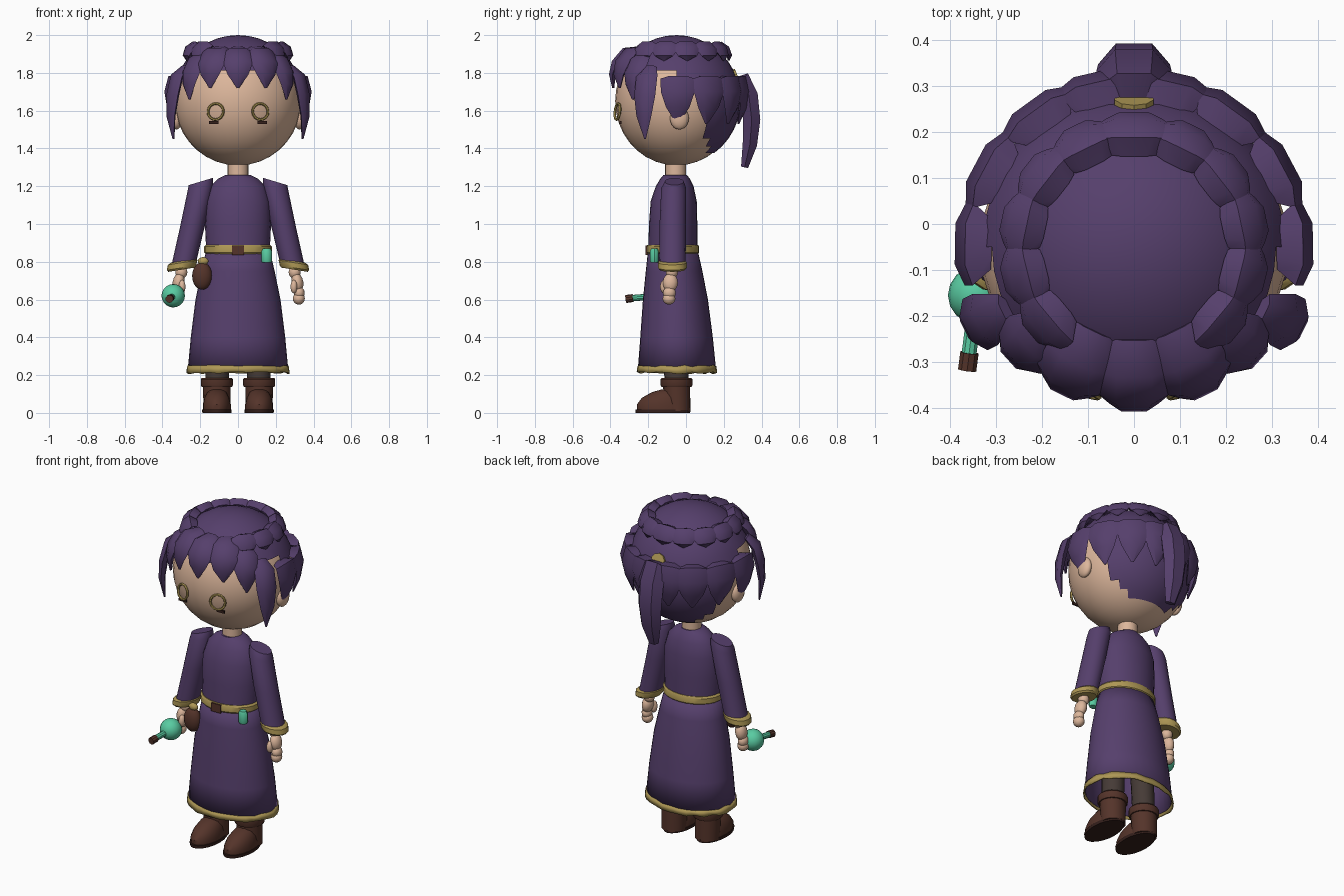
import bpy, bmesh, math, random
from mathutils import Vector

random.seed(4)
if "Cube" in bpy.data.objects:
    bpy.data.objects.remove(bpy.data.objects["Cube"], do_unlink=True)


def material(name, r, g, b):
    m = bpy.data.materials.new(name)
    m.use_nodes = True
    m.diffuse_color = (r, g, b, 1)
    m.node_tree.nodes["Principled BSDF"].inputs["Base Color"].default_value = (r, g, b, 1)
    return m


PURPLE = material("purple", .092, .05, .15)
SKIN = material("skin", .72, .47, .33)
GOLD = material("gold", .42, .31, .09)
BROWN = material("brown leather", .09, .034, .023)
DARK = material("dark sole", .035, .014, .011)
STOCKING = material("stocking", .06, .043, .037)
GREEN = material("green glass", .1, .6, .36)


def finish(ob, name, mat, angle=35):
    ob.name = name
    ob.data.materials.append(mat)
    bpy.ops.object.select_all(action='DESELECT')
    ob.select_set(True)
    bpy.context.view_layer.objects.active = ob
    bpy.ops.object.shade_smooth_by_angle(angle=math.radians(angle))
    return ob


def skin_rings(name, rings, mat, caps=True, angle=35):
    """Bridge a list of equal point rings into one surface."""
    bm = bmesh.new()
    loops = [[bm.verts.new(p) for p in ring] for ring in rings]
    n = len(loops[0])
    for a, b in zip(loops, loops[1:]):
        for i in range(n):
            j = (i + 1) % n
            bm.faces.new((a[i], a[j], b[j], b[i]))
    if caps:
        bm.faces.new(loops[0])
        bm.faces.new(loops[-1])
    bmesh.ops.recalc_face_normals(bm, faces=bm.faces)
    mesh = bpy.data.meshes.new(name)
    bm.to_mesh(mesh)
    bm.free()
    ob = bpy.data.objects.new(name, mesh)
    bpy.context.collection.objects.link(ob)
    return finish(ob, name, mat, angle)


def loft(name, rows, mat, n=20, caps=True, tilt=0, jitter=0):
    """Stack ellipses given as z, cx, cy, rx, ry."""
    rings = []
    for z, cx, cy, rx, ry in rows:
        ring = []
        for i in range(n):
            a = math.tau * i / n
            x = rx * math.cos(a)
            dz = random.uniform(-jitter, jitter)
            ring.append((cx + x, cy + ry * math.sin(a), z - tilt * x + dz))
        rings.append(ring)
    return skin_rings(name, rings, mat, caps)


def ball(name, loc, scale, mat, seg=16, rot=(0, 0, 0)):
    bpy.ops.mesh.primitive_uv_sphere_add(segments=seg, ring_count=seg // 2 + 2, location=loc, rotation=rot)
    ob = bpy.context.object
    ob.scale = scale
    return finish(ob, name, mat, 60)


def rod(name, start, end, r, mat, n=10):
    a, b = Vector(start), Vector(end)
    bpy.ops.mesh.primitive_cylinder_add(vertices=n, radius=r, depth=(b - a).length, location=(a + b) / 2)
    ob = bpy.context.object
    ob.rotation_euler = (b - a).to_track_quat('Z', 'Y').to_euler()
    return finish(ob, name, mat)


def box(name, loc, size, mat):
    bpy.ops.mesh.primitive_cube_add(size=1, location=loc)
    ob = bpy.context.object
    ob.scale = size
    return finish(ob, name, mat)


def lock(name, azimuth, path, w, t, widths=(.6, 1, 1, .7, .08), lean=0):
    """Leaf-shaped hair lock; path is (radius, z) from the head axis, 0 degrees is the front."""
    a = math.radians(azimuth)
    out = Vector((math.sin(a), -math.cos(a), 0))
    side = Vector((math.cos(a), math.sin(a), 0))
    pts = [out * r + Vector((0, -.05, z)) for r, z in path]
    rings = []
    for i, (p, f) in enumerate(zip(pts, widths)):
        along = (pts[min(i + 1, len(pts) - 1)] - pts[max(i - 1, 0)]).normalized()
        normal = side.cross(along)
        centre = p + side * lean * (i / len(pts)) ** 2
        rings.append([centre + side * w * f * math.cos(k * math.pi / 3)
                      + normal * t * max(f, .2) * math.sin(k * math.pi / 3) for k in range(6)])
    return skin_rings(name, rings, PURPLE, angle=45)


# Head, neck and ears
ball("head", (0, -.05, 1.65), (.335, .325, .34), SKIN, 32)
loft("neck", [(1.2, 0, -.055, .055, .055), (1.35, 0, -.055, .055, .055)], SKIN)
for s, label in ((1, "left"), (-1, "right")):
    ball(label + "_ear", (s * .325, -.035, 1.56), (.03, .05, .06), SKIN)

# Hair cap: crown and back of the head only
cap = ball("hair_cap", (0, -.05, 1.655), (.347, .34, .345), PURPLE, 36)
bm = bmesh.new()
bm.from_mesh(cap.data)
bare = []
for f in bm.faces:
    c = cap.matrix_basis @ f.calc_center_median()
    if not (c.z > 1.82 or (c.z > 1.78 and c.y > -.05) or (c.y > .11 and c.z > 1.38)):
        bare.append(f)
bmesh.ops.delete(bm, geom=bare, context='FACES')
bm.to_mesh(cap.data)
bm.free()

# Hair locks: crown wreath, fringe, side locks and lower ring
CROWN = [(.2, 1.935), (.235, 1.945), (.262, 1.925), (.28, 1.89), (.275, 1.865)]
FRINGE = [(.2, 1.925), (.27, 1.91), (.32, 1.85), (.34, 1.79), (.335, 1.72)]
TEMPLE = [(.25, 1.9), (.3, 1.86), (.335, 1.8), (.35, 1.74), (.345, 1.66)]
SIDE = [(.31, 1.83), (.36, 1.78), (.385, 1.68), (.395, 1.57), (.38, 1.45)]
LOWER = [(.31, 1.77), (.35, 1.77), (.367, 1.7), (.36, 1.62), (.335, 1.53)]
lock("fringe_centre", 0, FRINGE, .078, .03)
lock("crown_back", 180, CROWN, .085, .024)
for s, label in ((1, "left"), (-1, "right")):
    for i, az in enumerate((50, 76, 102, 128, 154)):
        lock(f"crown_{label}_{i}", s * az, CROWN, .073, .024)
    lock(f"fringe_{label}", s * 26, FRINGE, .078, .03)
    lock(f"temple_{label}", s * 48, TEMPLE, .07, .03)
    lock(f"side_lock_{label}", s * 64, SIDE, .062, .026)
    for i, az in enumerate((91, 118, 144, 167)):
        lock(f"lower_{label}_{i}", s * az, LOWER, .09, .026)

# Ponytail with tie
TAIL = [(.3, 1.75), (.35, 1.765), (.383, 1.68), (.398, 1.55), (.388, 1.42), (.36, 1.3)]
lock("ponytail", 180, TAIL, .082, .055, (.45, .9, 1, .95, .8, .4))
rod("hair_tie", (0, .25, 1.77), (0, .275, 1.78), .045, GOLD)

# Spectacle rings and eye marks
for s, label in ((1, "left"), (-1, "right")):
    bpy.ops.mesh.primitive_torus_add(major_radius=.043, minor_radius=.007, major_segments=16, minor_segments=6,
                                     location=(s * .118, -.363, 1.595),
                                     rotation=(math.radians(84), 0, s * math.radians(18)))
    finish(bpy.context.object, label + "_eye_ring", GOLD)
    box(label + "_eye_mark", (s * .128, -.347, 1.537), (.05, .009, .016), DARK)

# Robe
loft("robe_top", [(.85, 0, -.07, .168, .13), (1.0, 0, -.068, .175, .128), (1.12, 0, -.065, .17, .122),
                  (1.2, 0, -.06, .145, .1), (1.24, 0, -.058, .105, .078), (1.26, 0, -.057, .065, .062)], PURPLE, 24)
skirt = loft("skirt", [(.87, 0, -.07, .166, .13), (.75, 0, -.063, .194, .15), (.6, 0, -.056, .225, .172),
                       (.4, 0, -.05, .25, .192), (.23, 0, -.048, .266, .207)], PURPLE, 32, caps=False)
hem = loft("skirt_hem", [(.248, 0, -.048, .269, .209), (.212, 0, -.048, .274, .213)], GOLD, 32,
           caps=False, jitter=.006)
for ob in (skirt, hem):
    mod = ob.modifiers.new("cloth", 'SOLIDIFY')
    mod.thickness = .008

# Belt, buckle, belt bottle and pouch
loft("belt", [(.842, 0, -.07, .17, .134), (.85, 0, -.07, .18, .14), (.88, 0, -.07, .18, .14),
              (.89, 0, -.07, .17, .134)], GOLD, 24)
box("buckle", (0, -.208, .862), (.062, .012, .05), BROWN)
loft("belt_bottle", [(.795, .152, -.168, .024, .02), (.805, .152, -.168, .028, .024),
                     (.855, .152, -.168, .028, .024), (.87, .152, -.168, .02, .018)], GREEN, 10)
ball("pouch", (-.19, -.165, .725), (.053, .038, .073), BROWN)
ball("pouch_knot", (-.185, -.165, .803), (.03, .02, .022), GOLD, 10)

# Arms, hands, legs and boots
for s, label in ((1, "left"), (-1, "right")):
    loft(label + "_sleeve", [(1.225, s * .197, -.062, .064, .05), (1.19, s * .2, -.065, .068, .066),
                             (1.0, s * .238, -.07, .07, .07), (.785, s * .288, -.072, .068, .07)],
         PURPLE, 16, tilt=s * .3)
    loft(label + "_cuff", [(.806, s * .287, -.072, .068, .068), (.796, s * .293, -.072, .078, .076),
                           (.768, s * .299, -.072, .078, .076), (.758, s * .299, -.072, .07, .068)],
         GOLD, 16, tilt=s * .16)
    ball(label + "_wrist", (s * .3, -.075, .745), (.032, .032, .035), SKIN, 12)
    ball(label + "_palm", (s * .314, -.083, .69), (.032, .04, .05), SKIN, 12, (0, s * -.15, 0))
    ball(label + "_thumb", (s * .296, -.115, .668), (.019, .022, .036), SKIN, 10)
    ball(label + "_fingers", (s * .324, -.088, .635), (.029, .034, .033), SKIN, 12)
    ball(label + "_fingertips", (s * .322, -.09, .605), (.032, .034, .032), SKIN, 12)

    x = s * .112
    loft(label + "_leg", [(.15, x, -.05, .062, .064), (.75, s * .09, -.06, .065, .068)], STOCKING, 16)
    loft(label + "_boot_cuff", [(.138, x, -.05, .08, .08), (.146, x, -.05, .085, .084),
                                (.178, x, -.05, .085, .084), (.186, x, -.05, .078, .078)], BROWN, 16)
    loft(label + "_boot_shaft", [(.01, x, -.045, .07, .068), (.15, x, -.05, .074, .072)], BROWN, 16)
    loft(label + "_boot_toe", [(.015, x, -.12, .074, .138), (.045, x, -.125, .074, .135),
                               (.08, x, -.118, .066, .115), (.11, x, -.1, .05, .08),
                               (.125, x, -.08, .028, .045)], BROWN, 20)
    loft(label + "_sole", [(0, x, -.122, .077, .144), (.018, x, -.122, .078, .146)], DARK, 20)

# Round flask held in the right hand
ball("flask", (-.343, -.155, .62), (.062, .062, .062), GREEN)
rod("flask_neck", (-.347, -.19, .615), (-.36, -.29, .607), .017, GREEN)
rod("flask_cork", (-.358, -.28, .608), (-.363, -.318, .603), .021, BROWN)
